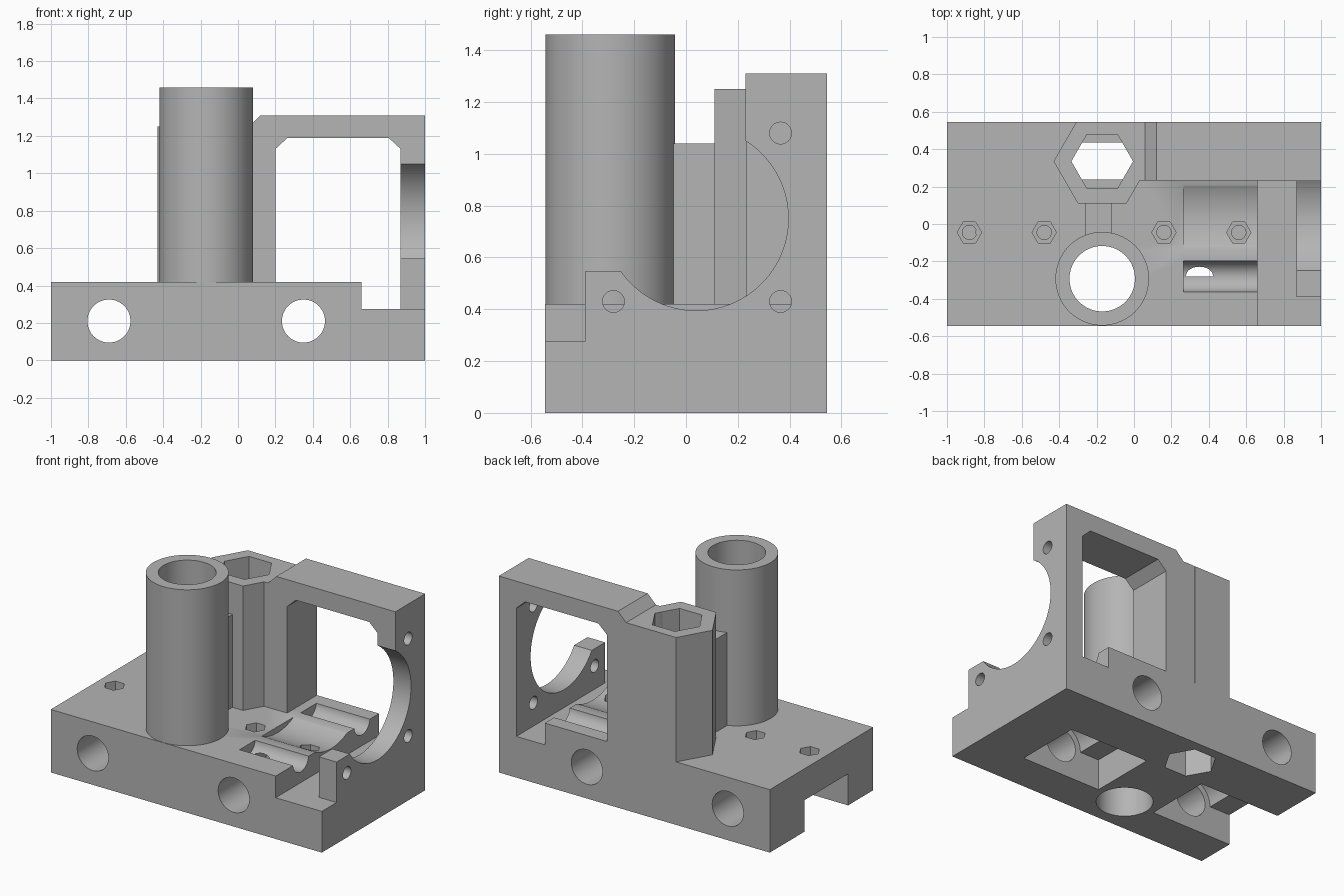
import bpy, bmesh, math
from mathutils import Vector

if "Cube" in bpy.data.objects:
    bpy.data.objects.remove(bpy.data.objects["Cube"], do_unlink=True)

grey = bpy.data.materials.new("plain grey")
grey.use_nodes = True
grey.diffuse_color = (0.46, 0.46, 0.46, 1)
grey.node_tree.nodes["Principled BSDF"].inputs["Base Color"].default_value = (0.46, 0.46, 0.46, 1)

cutters = []


def place(axis, a, b, d):
    """Turn profile point (a, b) at depth d into a 3D point."""
    return Vector({"x": (d, a, b), "y": (a, d, b), "z": (a, b, d)}[axis])


def prism(name, profile, axis, lo, hi):
    """Extrude a closed 2D profile along an axis."""
    bm = bmesh.new()
    face = bm.faces.new([bm.verts.new(place(axis, a, b, lo)) for a, b in profile])
    new = bmesh.ops.extrude_face_region(bm, geom=[face])["geom"]
    verts = [v for v in new if isinstance(v, bmesh.types.BMVert)]
    bmesh.ops.translate(bm, verts=verts, vec=place(axis, 0, 0, hi - lo))
    bmesh.ops.recalc_face_normals(bm, faces=bm.faces)
    mesh = bpy.data.meshes.new(name)
    bm.to_mesh(mesh)
    bm.free()
    mesh.materials.append(grey)
    obj = bpy.data.objects.new(name, mesh)
    bpy.context.scene.collection.objects.link(obj)
    return obj


def cutter(profile, axis, lo, hi):
    obj = prism("cutter", profile, axis, lo, hi)
    obj.hide_render = True
    cutters.append(obj)
    return obj


def ring(cx, cy, r, n=72):
    step = math.tau / n
    return [(cx + r * math.cos(i * step), cy + r * math.sin(i * step)) for i in range(n)]


def rect(a0, a1, b0, b1):
    return [(a0, b0), (a1, b0), (a1, b1), (a0, b1)]


def cut(obj, tools):
    """Subtract the tools and bake the result."""
    for tool in tools:
        mod = obj.modifiers.new("cut", "BOOLEAN")
        mod.operation = "DIFFERENCE"
        mod.solver = "EXACT"
        mod.object = tool
    graph = bpy.context.evaluated_depsgraph_get()
    graph.update()
    mesh = bpy.data.meshes.new_from_object(obj.evaluated_get(graph))
    obj.modifiers.clear()
    obj.data = mesh


# Main dimensions
TOP, SLOT, BACK = 0.42, 0.275, 0.545
NUT = (-0.17, 0.335)
TUBE = (-0.17, -0.2925)
MOTOR = (0.04, 0.75)
CLAMP_Y = -0.045
RODS = (-0.69, 0.35)
SCREWS = [(-0.28, 0.43), (0.365, 0.43), (0.365, 1.08)]

# Shared through holes
tube_bore = cutter(ring(*TUBE, 0.175), "z", -0.1, 1.6)
nut_bore = cutter(ring(*NUT, 0.165, 6), "z", -0.1, 1.5)

# Base block with a cross slot near the motor end
base = prism("base", [(-1, 0), (1, 0), (1, SLOT), (0.66, SLOT), (0.66, TOP), (-1, TOP)],
             "y", -BACK, BACK)
base_cuts = [tube_bore, nut_bore]
for rod in RODS:
    # Rod hole, bearing pocket with a round roof, and clamp screw holes
    base_cuts.append(cutter(ring(rod, 0.21, 0.115), "y", -0.7, 0.7))
    arc = [p for p in ring(rod, 0.21, 0.155) if p[1] > 0.209]
    left = -1.1 if rod < 0 else rod - 0.3
    pocket = [(left, -0.1), (rod + 0.3, -0.1), (rod + 0.3, 0.21)] + arc + [(left, 0.21)]
    base_cuts.append(cutter(pocket, "y", CLAMP_Y - 0.235, CLAMP_Y + 0.225))
    for side in (-1, 1):
        x = rod + 0.01 + side * 0.2
        base_cuts.append(cutter(ring(x, CLAMP_Y, 0.065, 6), "z", 0.33, 0.5))
        base_cuts.append(cutter(ring(x, CLAMP_Y, 0.038, 32), "z", 0.22, 0.4))
# Motor coupling and screwdriver grooves in the top
base_cuts.append(cutter(ring(*MOTOR, 0.37, 96), "x", 0.265, 0.8))
for y, z in SCREWS[:2]:
    base_cuts.append(cutter(ring(y, z, 0.083, 48), "x", 0.265, 0.8))
# Lower front corner
cut(base, base_cuts)

# Motor plate with round opening and screw holes
plate = prism("motor_plate", [(-0.39, SLOT), (BACK, SLOT), (BACK, 1.31), (0.23, 1.31),
                              (0.23, 0.545), (-0.39, 0.545)], "x", 0.87, 1)
plate_cuts = [cutter(ring(*MOTOR, 0.355, 96), "x", 0.8, 1.1)]
plate_cuts += [cutter(ring(y, z, 0.042, 40), "x", 0.8, 1.1) for y, z in SCREWS]
cut(plate, plate_cuts)

# Rear arch joining the plate to the nut column
arch = prism("rear_arch", [(0.2, TOP), (0.2, 1.13), (0.265, 1.19), (0.805, 1.19), (0.87, 1.13),
                           (0.87, 1.31), (0.12, 1.31), (0.06, 1.25), (-0.03, 1.25), (-0.03, TOP)],
             "y", 0.232, BACK)
cut(arch, [nut_bore])

# Six-sided nut column, trimmed flush with the back
column = prism("nut_column", ring(*NUT, 0.26, 6), "z", TOP, 1.25)
cut(column, [nut_bore, cutter(rect(-1, 1, BACK, 0.8), "z", 0, 2)])

# Ledges that hold the nut inside its bore
for name, y0, y1 in (("front_nut_ledge", 0.17, 0.237), ("rear_nut_ledge", 0.437, 0.5)):
    prism(name, rect(-0.29, -0.05, y0, y1), "z", 0.25, 0.3)

# Guide tube and the web that braces it
tube = prism("guide_tube", ring(*TUBE, 0.25, 96), "z", TOP, 1.46)
cut(tube, [tube_bore])
prism("web", rect(-0.262, -0.118, -0.08, 0.13), "z", TOP, 1.04)

# Remove cutters and shade curved walls smoothly
for tool in cutters:
    bpy.data.objects.remove(tool, do_unlink=True)
for obj in (o for o in bpy.context.scene.objects if o.type == "MESH"):
    obj.data.shade_smooth()
    obj.data.set_sharp_from_angle(angle=math.radians(30))
